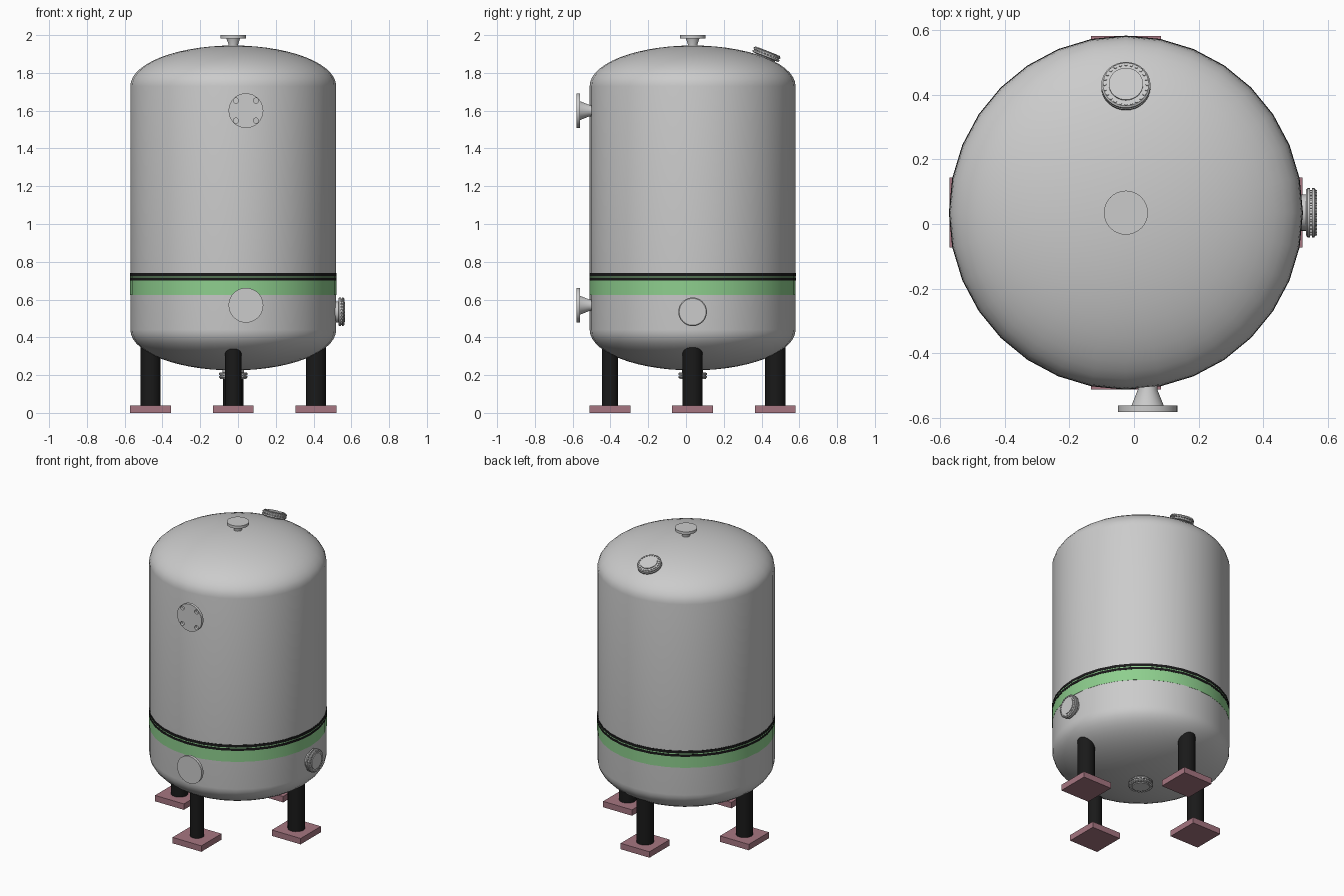
import bpy, bmesh, math
from mathutils import Matrix, Vector

if "Cube" in bpy.data.objects:
    bpy.data.objects.remove(bpy.data.objects["Cube"])

CX, CY, R = -0.025, 0.035, 0.545      # vessel axis and radius
Z0, Z1, H = 0.44, 1.73, 0.215         # straight shell limits, dome height


def mat(name, rgb):
    m = bpy.data.materials.new(name)
    m.diffuse_color = (*rgb, 1)
    m.use_nodes = True
    m.node_tree.nodes["Principled BSDF"].inputs["Base Color"].default_value = m.diffuse_color
    return m


green = mat("green_paint", (0.27, 0.62, 0.27))
black = mat("black_paint", (0.01, 0.01, 0.01))
mauve = mat("mauve_paint", (0.38, 0.18, 0.22))


def lathe(bm, profile, segs, mtx):
    """Revolve (radius, height) points around local z."""
    rings = []
    for r, z in profile:
        rings.append([bm.verts.new(mtx @ Vector((r * math.cos(a), r * math.sin(a), z)))
                      for a in (2 * math.pi * i / segs for i in range(segs))])
    for a, b in zip(rings, rings[1:]):
        for i in range(segs):
            j = (i + 1) % segs
            bm.faces.new((a[i], a[j], b[j], b[i]))


def make(name, parts, material=None):
    bm = bmesh.new()
    for profile, segs, mtx in parts:
        lathe(bm, profile, segs, mtx)
    bmesh.ops.remove_doubles(bm, verts=bm.verts, dist=1e-5)
    bmesh.ops.recalc_face_normals(bm, faces=bm.faces)
    me = bpy.data.meshes.new(name)
    bm.to_mesh(me)
    bm.free()
    ob = bpy.data.objects.new(name, me)
    bpy.context.collection.objects.link(ob)
    if material:
        me.materials.append(material)
    return ob


def rod(r, a, b):
    return [(0, a), (r, a), (r, b), (0, b)]


def place(loc, direction):
    q = Vector(direction).to_track_quat('Z', 'Y')
    return Matrix.Translation(loc) @ q.to_matrix().to_4x4()


axis = Matrix.Translation((CX, CY, 0))

# Vessel shell with elliptical ends
N = 14
arc = [(R * math.sin(t), H * math.cos(t)) for t in (math.pi / 2 * i / N for i in range(N + 1))]
shell = [(r, Z0 - h) for r, h in arc] + [(r, Z1 + h) for r, h in reversed(arc)]
make("tank_shell", [(shell, 32, axis)])

# Painted bands
for name, a, b, off, m in (("green_band", 0.625, 0.735, 0.001, green),
                           ("lower_black_stripe", 0.70, 0.716, 0.002, black),
                           ("upper_black_stripe", 0.722, 0.74, 0.002, black)):
    make(name, [([(R - 0.004, a), (R + off, a), (R + off, b), (R - 0.004, b), (R - 0.004, a)],
                 32, axis)], m)

# Legs and foot plates
for name, dx, dy, r in (("front", 0, -1, 0.043), ("back", 0, 1, 0.054),
                        ("left", -1, 0, 0.053), ("right", 1, 0, 0.053)):
    x, y = CX + dx * 0.4375, CY + dy * 0.4375
    make(name + "_leg", [(rod(r, 0.03, 0.36), 24, Matrix.Translation((x, y, 0)))], black)
    bpy.ops.mesh.primitive_cube_add(size=1, location=(x, y, 0.02))
    foot = bpy.context.object
    foot.name = name + "_foot_plate"
    foot.scale = (0.216, 0.216, 0.04)
    foot.data.materials.append(mauve)


# Flanged pipe nozzles: neck widens toward the flange
def nozzle(name, loc, direction, length, r_neck, r_top, r_flange, thick):
    return make(name, [([(0, -0.02), (r_neck, -0.02), (r_neck, 0.005), (r_top, length - thick),
                         (r_flange, length - thick), (r_flange, length), (0, length)],
                        32, place(loc, direction))])


nozzle("top_nozzle", (CX, CY, Z1 + H), (0, 0, 1), 0.055, 0.025, 0.036, 0.068, 0.018)
upper = nozzle("upper_front_nozzle", (0.042, -0.506, 1.60), (0, -1, 0), 0.074, 0.03, 0.05, 0.092, 0.019)
nozzle("lower_front_nozzle", (0.042, -0.506, 0.57), (0, -1, 0), 0.074, 0.03, 0.05, 0.092, 0.019)

# Four bolt holes in the upper front flange
cutter = make("bolt_hole_cutter", [
    (rod(0.014, 0.045, 0.09), 16, place((0.042 + sx * 0.053, -0.506, 1.60 + sz * 0.053), (0, -1, 0)))
    for sx in (-1, 1) for sz in (-1, 1)])
cutter.hide_render = True
mod = upper.modifiers.new("bolt_holes", 'BOOLEAN')
mod.object = cutter
mod.operation = 'DIFFERENCE'
bpy.context.view_layer.objects.active = upper
bpy.ops.object.modifier_apply(modifier=mod.name)
bpy.data.objects.remove(cutter)


# Bolted inspection ports: neck, two rings with a gap, raised cover, stud circle
def port(name, loc, direction):
    m = place(loc, direction)
    body = [(0, -0.03), (0.056, -0.03), (0.056, 0.012), (0.071, 0.012), (0.076, 0.016),
            (0.076, 0.024), (0.060, 0.024), (0.060, 0.030), (0.076, 0.030), (0.076, 0.037),
            (0.071, 0.041), (0.053, 0.041), (0.053, 0.046), (0, 0.046)]
    make(name, [(body, 32, m)])
    make(name + "_studs", [
        (rod(0.005, 0.014, 0.045), 12,
         m @ Matrix.Rotation(2 * math.pi * i / 24, 4, 'Z') @ Matrix.Translation((0.0655, 0, 0)))
        for i in range(24)])


port("side_port", (CX + R, CY, 0.535), (1, 0, 0))
port("bottom_port", (CX, CY, Z0 - H), (0, 0, -1))
t = math.asin(0.385 / R)
tilt = Vector((0, math.sin(t) / R, math.cos(t) / H)).normalized()
port("dome_port", Vector((CX, CY + 0.385, Z1 + H * math.cos(t))) - tilt * 0.01, tilt)

# Smooth shading with sharp edges kept
for ob in bpy.data.objects:
    ob.select_set(ob.type == 'MESH')
bpy.context.view_layer.objects.active = upper
bpy.ops.object.shade_smooth_by_angle(angle=math.radians(35))
